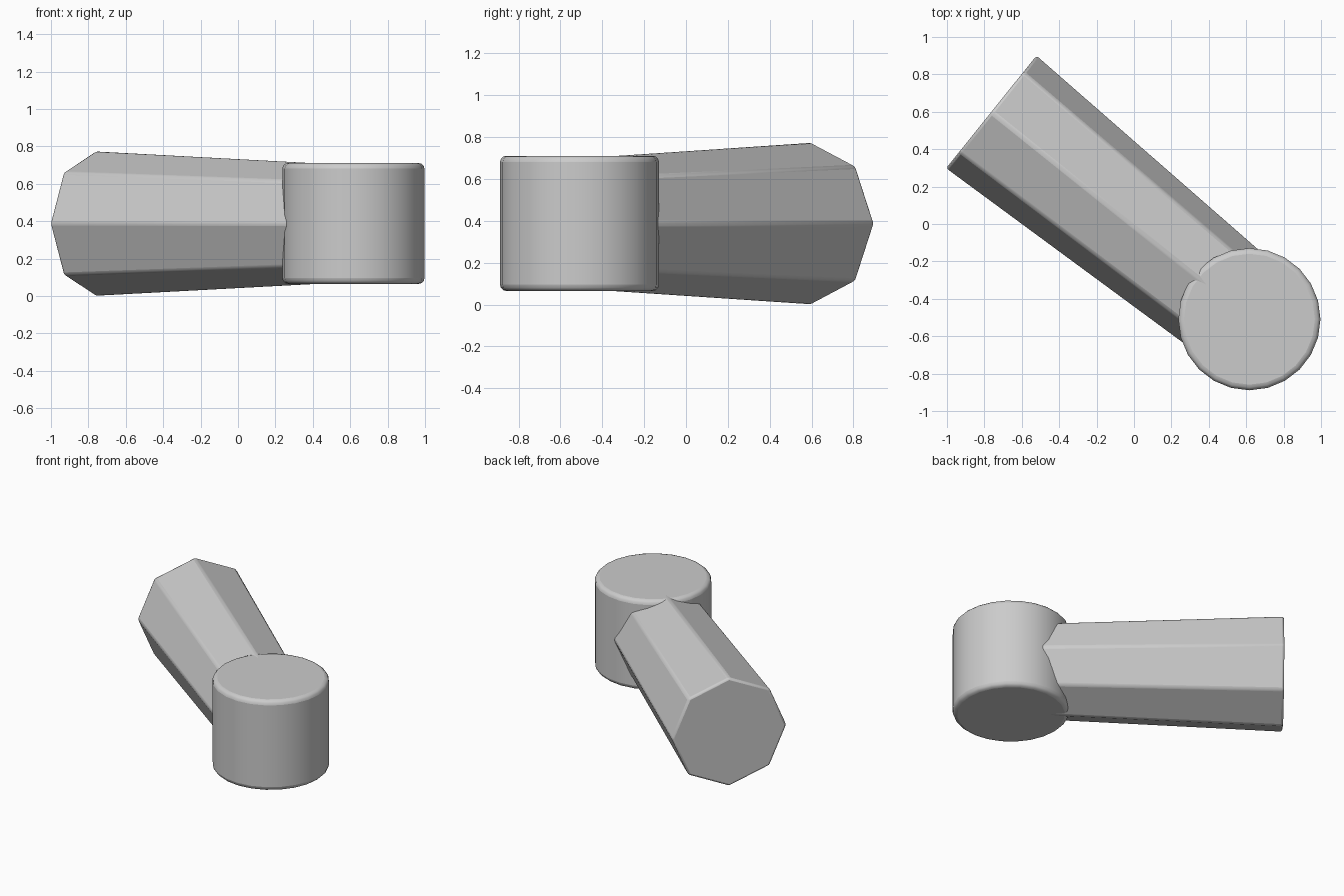
import bpy, bmesh, math
from mathutils import Matrix, Vector

if "Cube" in bpy.data.objects:
    bpy.data.objects.remove(bpy.data.objects["Cube"])


def make_part(name, sides, r1, r2, start, end, side_dir, bevel, segments):
    """Capped (tapered) prism running from start to end with softened edges."""
    start, end = Vector(start), Vector(end)
    axis = (end - start).normalized()
    x = Vector(side_dir).normalized()
    y = axis.cross(x)
    frame = Matrix((x, y, axis)).transposed().to_4x4()
    frame.translation = (start + end) / 2
    bm = bmesh.new()
    bmesh.ops.create_cone(bm, cap_ends=True, segments=sides, radius1=r1, radius2=r2,
                          depth=(end - start).length, matrix=frame)
    bmesh.ops.recalc_face_normals(bm, faces=bm.faces)
    mesh = bpy.data.meshes.new(name)
    bm.to_mesh(mesh)
    bm.free()
    obj = bpy.data.objects.new(name, mesh)
    bpy.context.collection.objects.link(obj)
    mod = obj.modifiers.new("soft_edges", 'BEVEL')
    mod.width = bevel
    mod.segments = segments
    mod.limit_method = 'ANGLE'
    mod.angle_limit = math.radians(30)
    bpy.ops.object.select_all(action='DESELECT')
    obj.select_set(True)
    bpy.context.view_layer.objects.active = obj
    bpy.ops.object.shade_smooth_by_angle(angle=math.radians(40))
    return obj


# Upright round drum
make_part("round_drum", 24, 0.38, 0.38, (0.617, -0.509, 0.065), (0.617, -0.509, 0.711),
          (1, 0, 0), 0.03, 3)

# Tapered eight-sided arm, sunk into the drum
make_part("octagonal_arm", 8, 0.389, 0.315, (-0.763, 0.599, 0.387), (0.617, -0.509, 0.387),
          (0, 0, 1), 0.015, 2)
